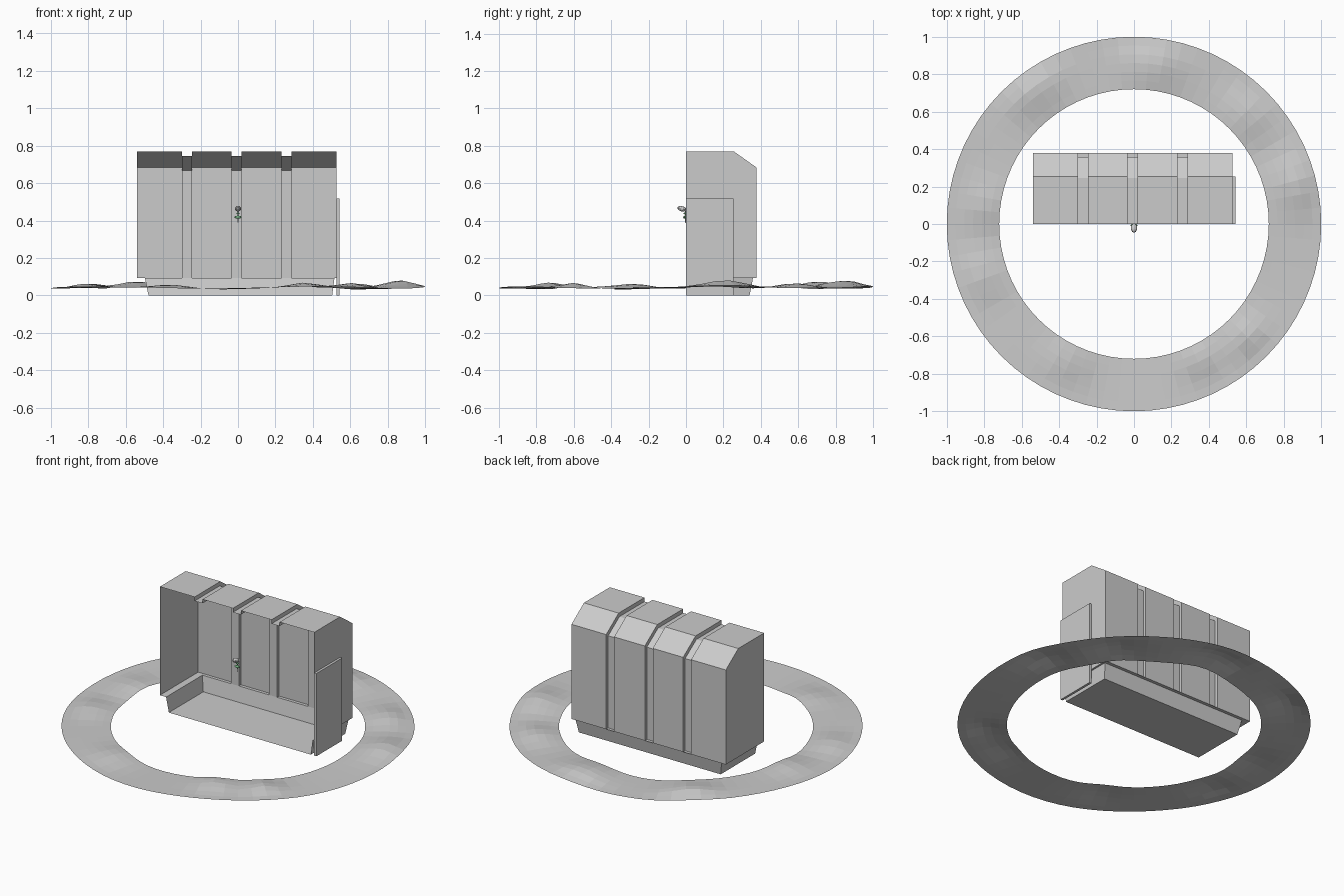
import bpy, bmesh, math
from mathutils import Vector

if "Cube" in bpy.data.objects:
    bpy.data.objects.remove(bpy.data.objects["Cube"])


def make(name, verts, faces, color=None):
    me = bpy.data.meshes.new(name)
    me.from_pydata(verts, [], faces)
    bm = bmesh.new()
    bm.from_mesh(me)
    bmesh.ops.remove_doubles(bm, verts=bm.verts, dist=1e-5)
    bmesh.ops.recalc_face_normals(bm, faces=bm.faces)
    bm.to_mesh(me)
    bm.free()
    ob = bpy.data.objects.new(name, me)
    bpy.context.collection.objects.link(ob)
    if color:
        mat = bpy.data.materials.new(name + "_paint")
        mat.diffuse_color = color
        mat.use_nodes = True
        mat.node_tree.nodes["Principled BSDF"].inputs["Base Color"].default_value = mat.diffuse_color
        me.materials.append(mat)
    return ob


def loft(rows, closed=False):
    n = len(rows[0])
    verts = [v for r in rows for v in r]
    faces = []
    for i in range(len(rows) - 1):
        for j in range(n if closed else n - 1):
            k = (j + 1) % n
            faces.append((i * n + j, i * n + k, (i + 1) * n + k, (i + 1) * n + j))
    return verts, faces


# Open-fronted shell with three grooves over the top and down the back
X0, X1, Y1, ZB = -0.54, 0.527, 0.378, 0.092
outer = [(0, 0.77), (0.255, 0.77), (Y1, 0.683), (Y1, ZB)]
inner = [(0, 0.745), (0.247, 0.745), (0.358, 0.668), (0.358, ZB)]
stations = [(X0, outer)]
for a in (-0.3, -0.035, 0.232):
    stations += [(a, outer), (a, inner), (a + 0.055, inner), (a + 0.055, outer)]
stations.append((X1, outer))
verts, faces = loft([[(x, y, z) for y, z in p] for x, p in stations])
for x in (X0, X1):
    faces.append(tuple(range(len(verts), len(verts) + 5)))
    verts += [(x, y, z) for y, z in outer + [(0, ZB)]]

# Ledge, sloped skirt and floor
def u_loop(x0, x1, y, z):
    return [(x0, 0, z), (x0, y, z), (x1, y, z), (x1, 0, z)]

lv, lf = loft([u_loop(X0, X1, Y1, ZB), u_loop(-0.497, 0.515, 0.358, ZB),
               u_loop(-0.478, 0.503, 0.34, 0)])
lf.append((8, 9, 10, 11))
n = len(verts)
make("shell", verts + lv, faces + [tuple(i + n for i in f) for f in lf])

# Thin plate on the right end
v, f = loft([[(x, 0, 0), (x, 0.255, 0), (x, 0.255, 0.517), (x, 0, 0.517)]
             for x in (X1, 0.542)], True)
make("side_plate", v, f + [(0, 1, 2, 3), (4, 5, 6, 7)])

# Wavy ground ring: (x, y, height, width) of each rise
bumps = [(-0.55, 0.74, 0.04, 0.16), (0.9, 0.22, 0.04, 0.15), (0.62, 0.58, 0.03, 0.14),
         (0.6, -0.6, 0.028, 0.1), (0.35, -0.72, 0.025, 0.1), (-0.82, -0.28, 0.025, 0.13),
         (-0.35, -0.72, 0.02, 0.13), (0.1, 0.85, 0.035, 0.16), (-0.78, 0.1, 0.025, 0.13)]

def ring_point(r, a):
    x, y = r * math.cos(a), r * math.sin(a)
    t = (1 - r) / 0.28
    z = 0.042 - 0.005 * t + 0.005 * math.sin(5 * a + 1)
    fade = min(1, 0.25 + 2 * t)
    z += fade * sum(h * math.exp(-((x - bx)**2 + (y - by)**2) / w**2)
                    for bx, by, h, w in bumps)
    return (x, y, z)

v, f = loft([[ring_point(0.72 + 0.28 * i / 6, math.tau * j / 72) for j in range(72)]
             for i in range(7)], True)
make("ground_ring", v, f)


# Small fitting at the front: grey bulb, stem and green collar
def ball(name, loc, size, color=None, seg=10):
    bm = bmesh.new()
    bmesh.ops.create_uvsphere(bm, u_segments=seg, v_segments=6, radius=1)
    vs = [Vector(p.co) * 1 for p in bm.verts]
    fs = [tuple(q.index for q in p.verts) for p in bm.faces]
    bm.free()
    return make(name, [tuple(loc[i] + c[i] * size[i] for i in range(3)) for c in vs], fs, color)


bulb = ball("bulb", (0, 0, 0), (0.017, 0.025, 0.014))
bulb.location = (0, -0.022, 0.463)
bulb.rotation_euler.x = math.radians(-14)
ball("stem", (0, -0.003, 0.42), (0.003, 0.003, 0.037), None, 6)
green = (0.2, 0.5, 0.25, 1)
ball("collar", (0, -0.007, 0.418), (0.02, 0.008, 0.008), green, 8)
ball("collar_top", (0, -0.006, 0.438), (0.009, 0.007, 0.005), green, 8)
